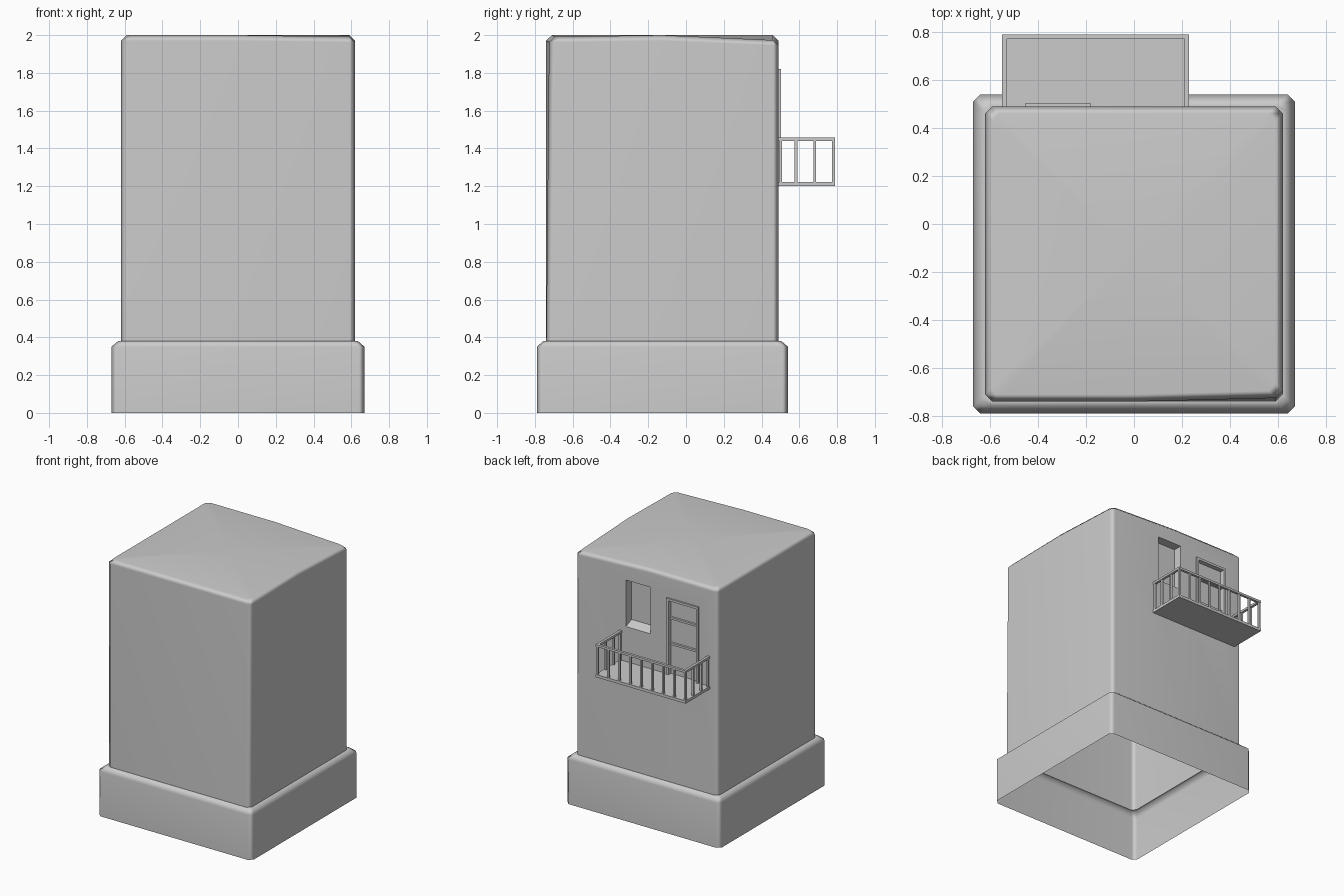
import bpy, bmesh

if "Cube" in bpy.data.objects:
    bpy.data.objects.remove(bpy.data.objects["Cube"])

# Body centre in y and helper dimensions
CY = -0.125
WALL = 0.49


def make_object(name, bm):
    bmesh.ops.recalc_face_normals(bm, faces=bm.faces[:])
    mesh = bpy.data.meshes.new(name)
    bm.to_mesh(mesh)
    bm.free()
    obj = bpy.data.objects.new(name, mesh)
    bpy.context.collection.objects.link(obj)
    return obj


def add_box(bm, x0, x1, y0, y1, z0, z1):
    res = bmesh.ops.create_cube(bm, size=1)
    for v in res["verts"]:
        v.co = ((x0 + x1) / 2 + v.co.x * (x1 - x0),
                (y0 + y1) / 2 + v.co.y * (y1 - y0),
                (z0 + z1) / 2 + v.co.z * (z1 - z0))
    return res["verts"]


def ring(bm, hx, hy, z, c=0.03):
    # Chamfered rectangle with a midpoint on every side
    pts = [(hx, 0), (hx, hy - c), (hx - c, hy), (0, hy), (c - hx, hy), (-hx, hy - c),
           (-hx, 0), (-hx, c - hy), (c - hx, -hy), (0, -hy), (hx - c, -hy), (hx, c - hy)]
    return [bm.verts.new((x, y + CY, z)) for x, y in pts]


# House shell: wide base, chamfered ledge, tall body
bm = bmesh.new()
profile = [(0.67, 0.665, 0), (0.67, 0.665, 0.35), (0.635, 0.63, 0.38),
           (0.62, 0.615, 0.38), (0.62, 0.615, 1.97), (0.59, 0.585, 2.0)]
rings = [ring(bm, *p) for p in profile]
for a, b in zip(rings, rings[1:]):
    for i in range(12):
        j = (i + 1) % 12
        bm.faces.new((a[i], a[j], b[j], b[i]))
bm.faces.new(rings[0])

# Slightly sagging roof on the right side
centre = bm.verts.new((0, CY, 2.0))
top = rings[-1]
for i in range(12):
    bm.faces.new((top[i], top[(i + 1) % 12], centre))
for r in rings[-2:]:
    for i in (1, 2):
        r[i].co.z -= 0.025
    for i in (10, 11):
        r[i].co.z -= 0.008
        r[i].co.y += 0.015
shell = make_object("house_shell", bm)

# Recess cutter: window with a sloping sill, and doorway
bm = bmesh.new()
for v in add_box(bm, -0.035, 0.178, WALL - 0.07, WALL + 0.05, 1.49, 1.86):
    if v.co.z < 1.6:
        v.co.z = 1.525 if v.co.y < WALL else 1.475
add_box(bm, -0.445, -0.19, WALL - 0.025, WALL + 0.05, 1.22, 1.81)
cutter = make_object("recess_cutter", bm)
cutter.hide_render = True
cutter.hide_viewport = False

mod = shell.modifiers.new("recesses", "BOOLEAN")
mod.operation = "DIFFERENCE"
mod.solver = "EXACT"
mod.object = cutter
bpy.context.view_layer.objects.active = shell
shell.select_set(True)
bpy.ops.object.modifier_apply(modifier=mod.name)
bpy.data.objects.remove(cutter)

# Open underside
bm = bmesh.new()
bm.from_mesh(shell.data)
bottom = [f for f in bm.faces if all(v.co.z < 0.001 for v in f.verts)]
bmesh.ops.delete(bm, geom=bottom, context="FACES")
bm.to_mesh(shell.data)
bm.free()
bpy.ops.object.shade_smooth_by_angle(angle=1.0)
wn = shell.modifiers.new("even_normals", "WEIGHTED_NORMAL")
wn.keep_sharp = True

# Door frame with two cross bars
bm = bmesh.new()
L, R, B, T = -0.455, -0.18, 1.22, 1.82
y0, y1 = WALL - 0.024, WALL + 0.012
add_box(bm, L, L + 0.018, y0, y1, B, T)
add_box(bm, R - 0.018, R, y0, y1, B, T)
add_box(bm, L + 0.018, R - 0.018, y0, y1, T - 0.018, T)
for z in (1.46, 1.66):
    add_box(bm, L + 0.018, R - 0.018, y0, WALL - 0.008, z - 0.008, z + 0.008)
make_object("door_frame", bm)

# Balcony floor
BL, BR, BY = -0.55, 0.23, 0.79
bm = bmesh.new()
add_box(bm, BL, BR, WALL - 0.005, BY, 1.2, 1.222)
make_object("balcony_floor", bm)

# Balcony handrail
bm = bmesh.new()
W = 0.02
add_box(bm, BL, BR, BY - W, BY, 1.44, 1.457)
for x in (BL, BR - W):
    add_box(bm, x, x + W, WALL - 0.005, BY - W, 1.44, 1.457)
make_object("balcony_handrail", bm)

# Balcony balusters along the front and both sides
bm = bmesh.new()
h = 0.0075
spots = [(BL + 0.01 + i * (BR - BL - W) / 8, BY - 0.01) for i in range(9)]
spots += [(x, y) for x in (BL + 0.01, BR - 0.01) for y in (0.502, 0.583, 0.682)]
for x, y in spots:
    add_box(bm, x - h, x + h, y - h, y + h, 1.222, 1.44)
make_object("balcony_balusters", bm)
